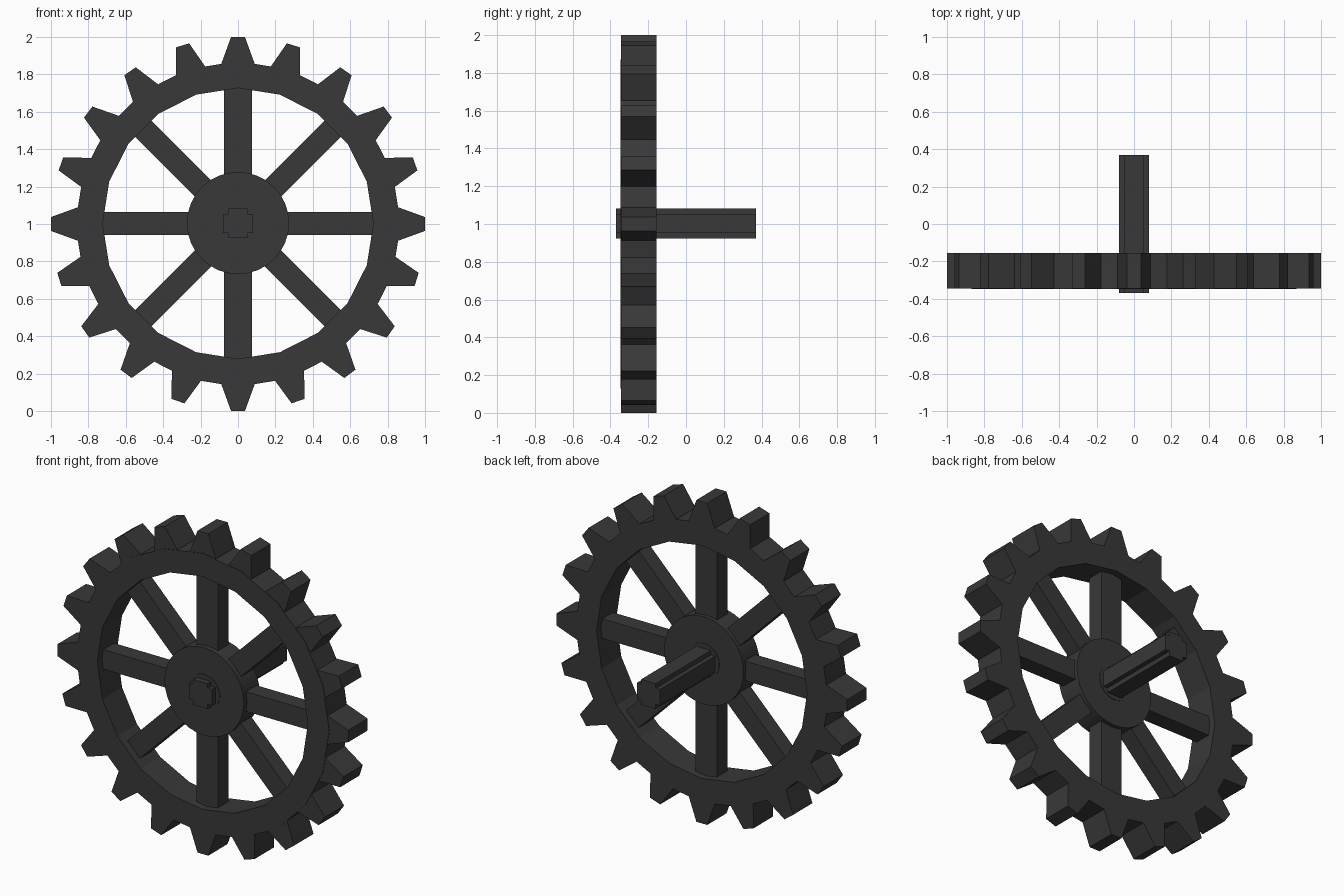
import bpy, bmesh
from math import sin, cos, pi, radians

if "Cube" in bpy.data.objects:
    bpy.data.objects.remove(bpy.data.objects["Cube"])

CZ = 1.0
grey = bpy.data.materials.new("dark grey")
grey.diffuse_color = (0.04, 0.04, 0.04, 1)
grey.use_nodes = True
grey.node_tree.nodes["Principled BSDF"].inputs["Base Color"].default_value = grey.diffuse_color


def finish(name, bm):
    bmesh.ops.recalc_face_normals(bm, faces=bm.faces)
    me = bpy.data.meshes.new(name)
    bm.to_mesh(me)
    bm.free()
    me.materials.append(grey)
    ob = bpy.data.objects.new(name, me)
    bpy.context.collection.objects.link(ob)
    return ob


def prism(name, pts, y0, y1, z=CZ):
    """Extrude an x/z profile (around the wheel centre) along y."""
    bm = bmesh.new()
    f = bm.faces.new([bm.verts.new((x, y0, z + h)) for x, h in pts])
    ext = bmesh.ops.extrude_face_region(bm, geom=[f])
    bmesh.ops.translate(bm, vec=(0, y1 - y0, 0),
                        verts=[v for v in ext["geom"] if isinstance(v, bmesh.types.BMVert)])
    return finish(name, bm)


def radial(profile, ang):
    """Turn (radius, sideways) points to the given angle."""
    return [(r * cos(ang) - s * sin(ang), r * sin(ang) + s * cos(ang)) for r, s in profile]


def circle(r, n):
    return [(r * cos(2 * pi * i / n), r * sin(2 * pi * i / n)) for i in range(n)]


# Rim: 20-sided ring
bm = bmesh.new()
loops = [[bm.verts.new((x, y, z + c)) for x, z in circle(r, 20)]
         for r, y, c in ((0.87, -0.348, CZ), (0.87, -0.155, CZ),
                         (0.724, -0.155, CZ + 0.003), (0.724, -0.348, CZ + 0.003))]
for k in range(4):
    a, b = loops[k], loops[(k + 1) % 4]
    for i in range(20):
        j = (i + 1) % 20
        bm.faces.new((a[i], a[j], b[j], b[i]))
finish("rim", bm)

# Teeth: the ones off the axes lean very slightly towards the top
for i in range(20):
    ang = i * pi / 10
    lean = 0 if i % 5 == 0 else radians(0.75) * (1 if cos(ang) > 0 else -1)
    w = 0.088 if i % 5 == 0 else 0.081
    prism(f"tooth_{i + 1}", radial([(0.80, -w), (0.86, -w), (1, -0.037),
                                    (1, 0.037), (0.86, w), (0.80, w)], ang + lean),
          -0.345, -0.155)

# Spokes: the upright pair is a little wider
for i in range(8):
    w = 0.074 if i % 4 == 2 else 0.061
    prism(f"spoke_{i + 1}", radial([(0.2, -w), (0.75, -w), (0.75, w), (0.2, w)], i * pi / 4),
          -0.302, -0.198, CZ + 0.003)

# Hub with a slim collar around the axle
for name, r, y0, y1 in (("hub", 0.273, -0.332, -0.175), ("collar", 0.108, -0.335, -0.172)):
    ob = prism(name, circle(r, 32), y0, y1, CZ + 0.005)
    bpy.context.view_layer.objects.active = ob
    ob.select_set(True)
    bpy.ops.object.shade_smooth_by_angle(angle=radians(30))
    ob.select_set(False)

# Axle: cross-shaped bar
o, n = 0.079, 0.05
quarter = [(o, -n), (o, n), (n, n)]
cross = []
for k in range(4):
    cross += radial(quarter, k * pi / 2)
prism("axle", cross, -0.37, 0.37, CZ + 0.003)
